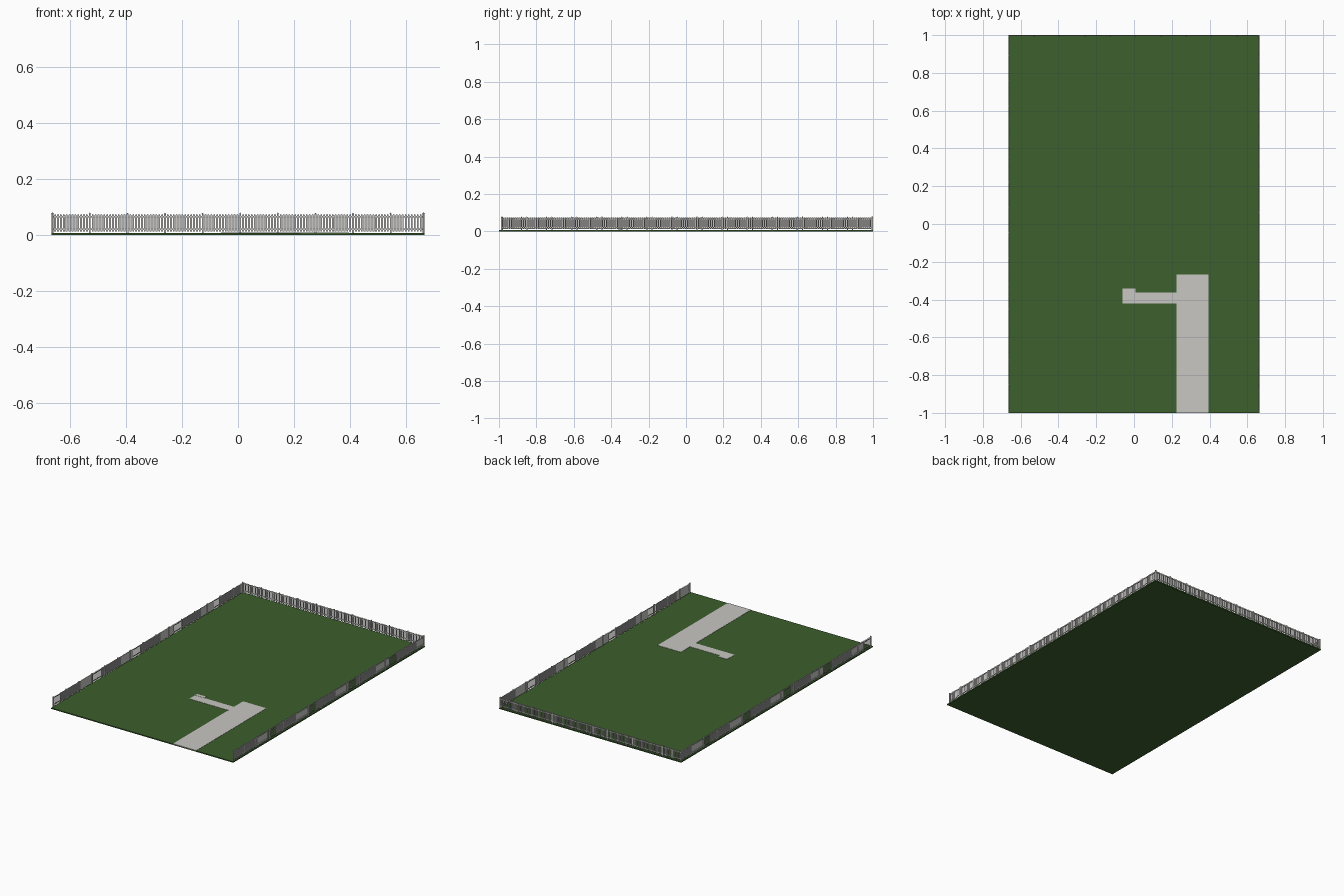
import bpy
import bmesh
from mathutils import Matrix, Vector

cube = bpy.data.objects.get("Cube")
if cube:
    bpy.data.objects.remove(cube, do_unlink=True)


def material(name, rgb):
    mat = bpy.data.materials.new(name)
    mat.use_nodes = True
    mat.diffuse_color = (*rgb, 1)
    mat.node_tree.nodes["Principled BSDF"].inputs["Base Color"].default_value = (*rgb, 1)
    return mat


GRASS = material("grass green", (0.045, 0.115, 0.026))
CONCRETE = material("pale concrete", (0.58, 0.57, 0.54))
PAINT = material("fence white", (0.58, 0.57, 0.56))

HALF_X, HALF_Y = 0.665, 1.0
GROUND_TOP = 0.007
PANEL = 0.134


def box(bm, lo, hi):
    lo, hi = Vector(lo), Vector(hi)
    m = Matrix.Translation((lo + hi) / 2) @ Matrix.Diagonal((*(hi - lo), 1))
    return bmesh.ops.create_cube(bm, size=1, matrix=m)["verts"]


def finish(name, bm, mat):
    mesh = bpy.data.meshes.new(name)
    bmesh.ops.recalc_face_normals(bm, faces=bm.faces)
    bm.to_mesh(mesh)
    bm.free()
    mesh.materials.append(mat)
    obj = bpy.data.objects.new(name, mesh)
    bpy.context.collection.objects.link(obj)
    return obj


def slab(name, x0, x1, y0, y1, z0, z1, mat):
    bm = bmesh.new()
    box(bm, (x0, y0, z0), (x1, y1, z1))
    return finish(name, bm, mat)


def picket(bm, x, width, thick, z0, z1, tip):
    """Upright board with a pointed top."""
    w, t = width / 2, thick / 2
    outline = [(x - w, z0), (x + w, z0), (x + w, z1 - tip), (x, z1), (x - w, z1 - tip)]
    face = bm.faces.new([bm.verts.new((px, -t, pz)) for px, pz in outline])
    ext = bmesh.ops.extrude_face_region(bm, geom=[face])
    moved = [v for v in ext["geom"] if isinstance(v, bmesh.types.BMVert)]
    bmesh.ops.translate(bm, verts=moved, vec=(0, thick, 0))


def post(bm, x):
    """Square post with a small pyramid cap."""
    w = 0.003
    box(bm, (x - w, -w, GROUND_TOP), (x + w, w, 0.076))
    m = Matrix.Translation((x, 0, 0.078)) @ Matrix.Rotation(0.7854, 4, "Z")
    bmesh.ops.create_cone(bm, cap_ends=True, segments=4, radius1=0.005,
                          radius2=0, depth=0.004, matrix=m)


def fence(name, length, location, angle):
    """Run of panels along local x, starting with a post at the origin."""
    bm = bmesh.new()
    x = 0.003
    while x < length - 0.01:
        end = min(x + PANEL, length - 0.003)
        post(bm, x)
        for z in (0.019, 0.063):
            box(bm, (x, 0, z), (end, 0.003, z + 0.005))
        count = max(1, round((end - x) / 0.0103) - 1)
        for i in range(count):
            px = x + (end - x) * (i + 1) / (count + 1)
            picket(bm, px, 0.0068, 0.0018, 0.012, 0.075, 0.003)
        x = end
    post(bm, length - 0.003)
    obj = finish(name, bm, PAINT)
    obj.location = location
    obj.rotation_euler.z = angle
    return obj


# Lawn
slab("lawn", -HALF_X, HALF_X, -HALF_Y, HALF_Y, 0, GROUND_TOP, GRASS)

# Paved areas
PAVE = GROUND_TOP + 0.0015
slab("driveway", 0.225, 0.395, -HALF_Y, -0.268, 0.001, PAVE, CONCRETE)
slab("front_path", -0.06, 0.225, -0.422, -0.363, 0.001, PAVE, CONCRETE)
slab("door_step", -0.06, 0.008, -0.363, -0.342, 0.001, PAVE + 0.001, CONCRETE)

# Fences on the back and both sides, open at the front
QUARTER = 1.5708
INSET = 0.005
fence("back_fence", 2 * HALF_X, (-HALF_X, HALF_Y - INSET, 0), 0)
fence("left_fence", 1.985, (HALF_X - INSET, HALF_Y, 0), -QUARTER)
fence("right_fence", 1.985, (-HALF_X + INSET, -0.988, 0), QUARTER)
